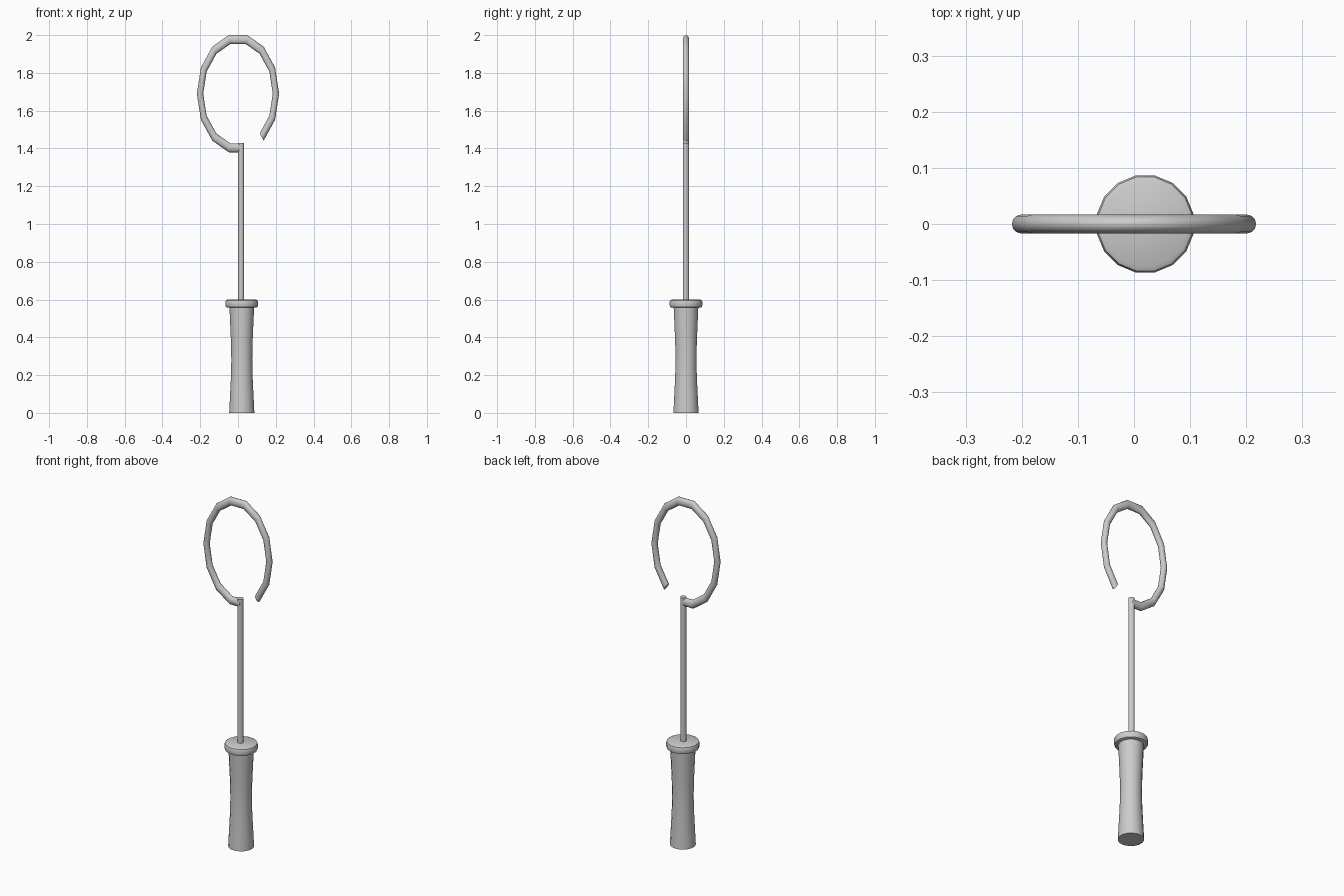
import bpy, bmesh, math
from math import sin, cos, pi

if "Cube" in bpy.data.objects:
    bpy.data.objects.remove(bpy.data.objects["Cube"])

CX = 0.02      # axis of handle and shaft


def loft(name, rings, angle=40):
    """Skin a list of equal-sized point rings and cap both ends."""
    bm = bmesh.new()
    rows = [[bm.verts.new(p) for p in r] for r in rings]
    n = len(rows[0])
    for a, b in zip(rows, rows[1:]):
        for i in range(n):
            j = (i + 1) % n
            bm.faces.new((a[i], a[j], b[j], b[i]))
    bm.faces.new(rows[0][::-1])
    bm.faces.new(rows[-1])
    bmesh.ops.recalc_face_normals(bm, faces=bm.faces[:])
    me = bpy.data.meshes.new(name)
    bm.to_mesh(me)
    bm.free()
    ob = bpy.data.objects.new(name, me)
    bpy.context.collection.objects.link(ob)
    bpy.ops.object.select_all(action='DESELECT')
    ob.select_set(True)
    bpy.context.view_layer.objects.active = ob
    bpy.ops.object.shade_smooth_by_angle(angle=math.radians(angle))
    return ob


def turned(name, profile, cx, sides=16):
    """Lathe (radius, z) pairs about a vertical axis."""
    step = 2 * pi / sides
    return loft(name, [[(cx + r * cos((i + .5) * step), r * sin((i + .5) * step), z)
                        for i in range(sides)] for r, z in profile])


# waisted grip
turned("handle", [(.068, 0), (.0635, .09), (.0585, .19), (.0565, .28),
                  (.0585, .38), (.063, .48), (.067, .57)], CX)

# rounded guard on top of the grip
turned("collar", [(.078, .557), (.085, .560), (.088, .568), (.088, .588),
                  (.085, .596), (.077, .60)], CX)

# thin shaft
turned("shaft", [(.0165, .58), (.0165, 1.43)], .0165, 12)

# open oval loop: a 14-sided torus stretched upwards, with a gap
R, TUBE, STRETCH, CZ, SEG = .201, .0168, 1.462, 1.69, 12
rings = []
for k in range(-2, 12):
    a = 2 * pi * k / 14
    ring = []
    for i in range(SEG):
        t = 2 * pi * i / SEG
        r = R + TUBE * cos(t)
        x, y, z = r * cos(a), TUBE * sin(t), CZ + STRETCH * r * sin(a)
        if k == 11:      # last section stops inside the shaft
            x = .022
        ring.append((x, y, z))
    rings.append(ring)
loft("loop", rings)
